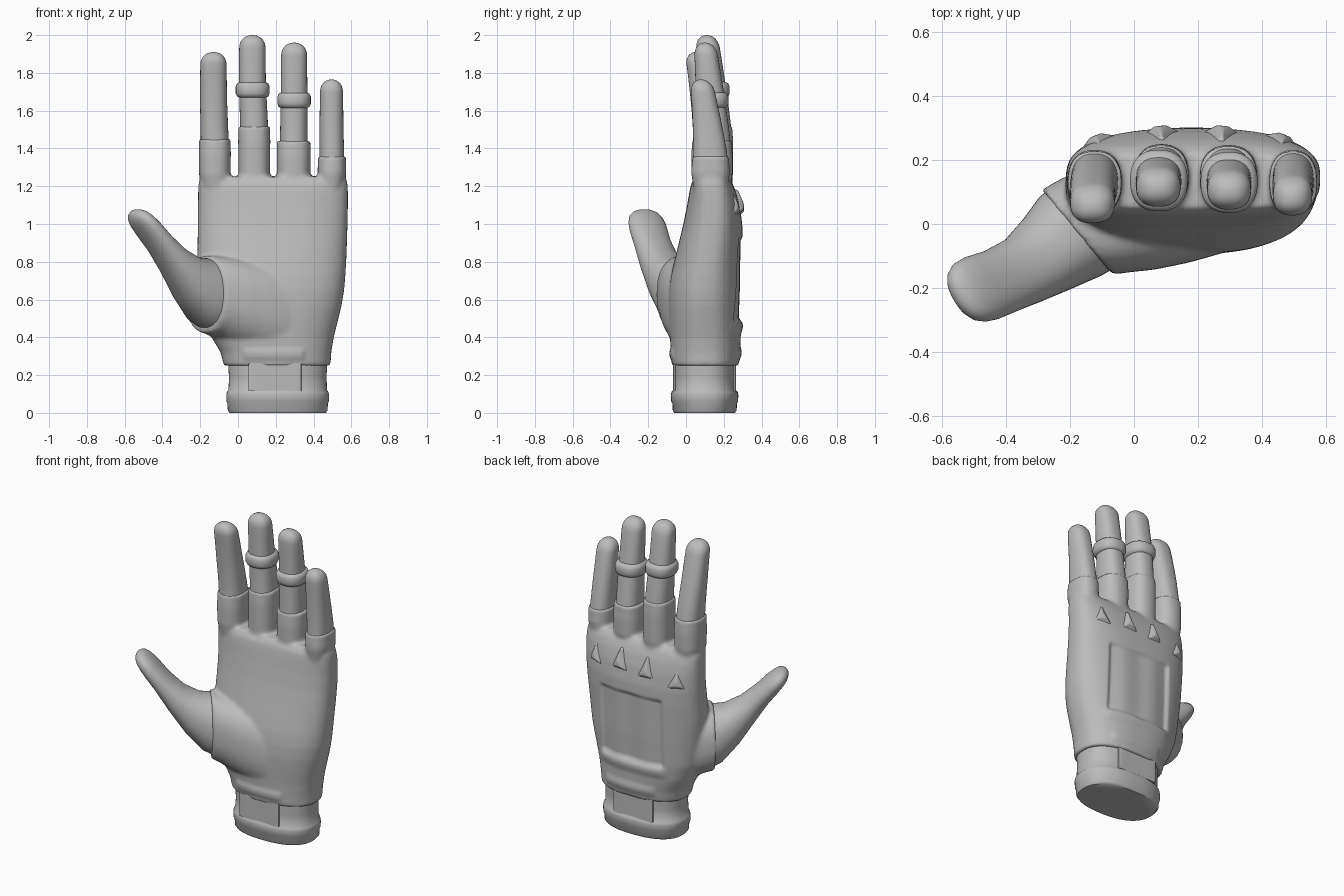
import bpy, bmesh, math
from mathutils import Vector

if "Cube" in bpy.data.objects:
    bpy.data.objects.remove(bpy.data.objects["Cube"])

grey = bpy.data.materials.new("neutral grey")
grey.diffuse_color = (0.5, 0.5, 0.5, 1)
grey.use_nodes = True
grey.node_tree.nodes["Principled BSDF"].inputs["Base Color"].default_value = grey.diffuse_color


def tube(bm, rings, n=48):
    """Closed loft; each ring = (centre, half axis u, half axis v, squareness)."""
    loops = []
    for c, u, v, e in rings:
        c, u, v = Vector(c), Vector(u), Vector(v)
        loop = []
        for i in range(n):
            a = 2 * math.pi * i / n
            cs, sn = math.cos(a), math.sin(a)
            p = math.copysign(abs(cs) ** (2 / e), cs)
            q = math.copysign(abs(sn) ** (2 / e), sn)
            loop.append(bm.verts.new(c + u * p + v * q))
        loops.append(loop)
    faces = []
    for a, b in zip(loops, loops[1:]):
        for i in range(n):
            j = (i + 1) % n
            faces.append(bm.faces.new((a[i], a[j], b[j], b[i])))
    faces += [bm.faces.new(loops[0][::-1]), bm.faces.new(loops[-1])]
    bmesh.ops.recalc_face_normals(bm, faces=faces)


def finish(name, bm, angle=40):
    me = bpy.data.meshes.new(name)
    bm.to_mesh(me)
    bm.free()
    ob = bpy.data.objects.new(name, me)
    bpy.context.collection.objects.link(ob)
    me.materials.append(grey)
    bpy.ops.object.select_all(action='DESELECT')
    ob.select_set(True)
    bpy.context.view_layer.objects.active = ob
    bpy.ops.object.shade_smooth_by_angle(angle=math.radians(angle))
    return ob


def level(x, y, z, rx, ry, e=2.4):
    return ((x, y, z), (rx, 0, 0), (0, ry, 0), e)


def span(z, x0, x1, y0, y1, e=2.4):
    return level((x0 + x1) / 2, (y0 + y1) / 2, z, (x1 - x0) / 2, (y1 - y0) / 2, e)


def slanted(c, a, b, k, e=2.2):
    """Thumb section: u lies across the thumb, v tilts back by k."""
    u = Vector((.64 - .14 * k, -.77 - .1 * k, 0)).normalized()
    return (c, u * a, Vector((-u.y * k, u.x * k, 1)).normalized() * b, e)


# name, x base, x tip, sleeve end z, tip z, sleeve half width, bare half width, y base, y tip, band z
FINGERS = [
    ("index", -.123, -.130, 1.45, 1.91, .087, .074, .130, .052, None),
    ("middle", .086, .076, 1.52, 2.00, .087, .074, .148, .110, 1.71),
    ("ring", .295, .297, 1.44, 1.96, .092, .073, .145, .100, 1.655),
    ("little", .497, .495, 1.36, 1.765, .077, .065, .130, .080, None),
]

# glove: palm, thumb mound and finger sleeves fused into one skin
bm = bmesh.new()
tube(bm, [span(*s) for s in [
    (.25, -.075, .49, -.075, .28), (.32, -.092, .494, -.08, .287),
    (.40, -.14, .507, -.085, .29), (.50, -.18, .532, -.092, .292),
    (.57, -.192, .549, -.094, .294), (.65, -.202, .562, -.091, .297),
    (.72, -.21, .568, -.081, .298), (.80, -.215, .573, -.063, .299),
    (.9, -.214, .577, -.038, .300, 2.5), (1.0, -.213, .580, -.014, .298, 2.6),
    (1.1, -.212, .582, .006, .284, 2.8), (1.17, -.211, .582, .018, .265, 3.1),
    (1.215, -.209, .579, .028, .246, 3.4), (1.25, -.195, .57, .05, .22, 3.4)]], 64)
tube(bm, [slanted((.14, .06, .54), .20, .25, 0, 2.4), slanted((.04, .036, .57), .204, .24, 0, 2.4),
          slanted((-.06, .010, .60), .198, .225, 0, 2.4), slanted((-.13, -.010, .621), .183, .210, 0, 2.4),
          slanted((-.178, -.026, .628), .172, .203, 0, 2.3)])
for name, x0, x1, zs, zt, w, wb, y0, y1, band in FINGERS:
    inward = (.18 - x0) * .12
    tube(bm, [level(x0 + inward, y0, 1.05, w * .5, .05), level(x0 + inward * .3, y0, 1.16, w * .85, .085),
              level(x0, y0, 1.26, w * .96, .101),
              level(x0, y0, zs - .08, w * .98, .102), level(x0, y0, zs - .025, w * .97, .098),
              level(x0, y0, zs, w * .99, .098)])
glove = finish("glove", bm)
mod = glove.modifiers.new("fuse", 'REMESH')
mod.mode, mod.voxel_size = 'VOXEL', .0105
mod = glove.modifiers.new("soften", 'SMOOTH')
mod.factor, mod.iterations = .5, 9
for m in [m.name for m in glove.modifiers]:
    bpy.ops.object.modifier_apply(modifier=m)


def box(t, lo, hi, soft=.012):
    s = lambda v: max(0, min(1, v / (2 * soft) + .5))
    return s(t - lo) * s(hi - t)


# sunken panel with soft tendon ridges, its lower lip, and wrist bars
normals = [v.normal.copy() for v in glove.data.vertices]
for v, nrm in zip(glove.data.vertices, normals):
    x, y, z = v.co
    if nrm.y > .3 and y > .1:
        ridge = math.sin((x + .01) / .42 * 2 * math.pi) ** 2
        v.co.y += (-.017 * box(x, -.02, .41) * box(z, .49, .92) * (1 - .4 * ridge)
                   + .010 * box(x, -.03, .43, .03) * box(z, .43, .485, .02)
                   + .008 * box(x, .04, .38) * box(z, .29, .34, .016))
    elif nrm.y < -.3 and z < .4:
        v.co.y -= .008 * box(x, .03, .35) * box(z, .285, .335)
for p in glove.data.polygons:
    p.use_smooth = True

# wrist and rolled cuff
bm = bmesh.new()
tube(bm, [span(*s) for s in [
    (0, -.045, .465, -.062, .258), (.012, -.054, .474, -.07, .268),
    (.05, -.056, .476, -.072, .27), (.062, -.061, .481, -.079, .276),
    (.095, -.062, .482, -.08, .277),
    (.110, -.059, .479, -.077, .274), (.12, -.050, .471, -.069, .265),
    (.19, -.048, .469, -.067, .263), (.27, -.052, .472, -.068, .265)]], 64)
finish("wrist_cuff", bm, 50)

# low raised plates on the wrist, front and back
for side, y in (("front", -.061), ("back", .257)):
    bm = bmesh.new()
    tube(bm, [level(.195, y, .115, .14, .009, 5), level(.195, y, .265, .14, .009, 5)], 48)
    finish("wrist_plate_" + side, bm)

# bare thumb, waisted in the middle with a broad tip
bm = bmesh.new()
tube(bm, [slanted(*s) for s in [
    ((-.165, -.015, .628), .160, .186, 0), ((-.20, -.040, .648), .156, .174, .12),
    ((-.262, -.088, .708), .134, .125, .4), ((-.34, -.143, .803), .112, .083, .7),
    ((-.415, -.178, .900), .107, .062, .85), ((-.475, -.200, .975), .110, .056, .9),
    ((-.508, -.213, 1.015), .104, .050, .9), ((-.530, -.224, 1.041), .088, .042, .9),
    ((-.543, -.230, 1.055), .066, .031, .9), ((-.551, -.234, 1.063), .038, .018, .9),
    ((-.554, -.236, 1.066), .010, .005, .9)]])
finish("thumb", bm, 80)

# bare finger ends with rounded tips, and bands
CAP = .07
for name, x0, x1, zs, zt, w, wb, y0, y1, band in FINGERS:
    z0 = zs - .02

    def centre(z):
        t = (z - z0) / (zt - z0)
        return x0 + (x1 - x0) * min(1, 2 * t), y0 + (y1 - y0) * t ** 1.3, t

    bm = bmesh.new()
    zs_list = [z0 + (zt - CAP - z0) * i / 8 for i in range(9)]
    zs_list += [zt - CAP + CAP * math.sin(math.pi / 2 * i / 7) for i in range(1, 8)]
    rings = []
    for z in zs_list:
        x, y, t = centre(z)
        r = max(.004, 1 - max(0, (z - zt + CAP) / CAP) ** 2.2) ** .45
        rings.append(level(x, y, z, wb * (1 - .07 * t) * r, (.092 - .034 * t) * r, 2.4))
    tube(bm, rings)
    finish(name + "_finger", bm, 80)

    if band:
        bm = bmesh.new()
        x, y, t = centre(band)
        tube(bm, [level(x, y, band + dz, wb * (1 - .07 * t) + g, .092 - .034 * t + g)
                  for dz, g in ((-.042, -.004), (-.034, .011), (-.018, .018),
                                (.018, .018), (.034, .011), (.042, -.004))])
        finish(name + "_band", bm, 50)

# knuckle studs: low blunt wedges on the back
for i, (x, y, z, turn) in enumerate([(-.11, .249, 1.07, .4), (.085, .277, 1.10, .1),
                                     (.275, .277, 1.11, -.1), (.46, .251, 1.10, -.4)]):
    bm = bmesh.new()
    pts = [(-.06, -.02, -.055), (.06, -.02, -.055), (-.012, -.025, .075), (.012, -.025, .075),
           (-.055, .01, -.05), (.055, .01, -.05), (0, 0, .07),
           (-.022, .03, -.03), (.022, .03, -.03), (0, .028, .005)]
    for p in pts:
        bm.verts.new(p)
    bmesh.ops.convex_hull(bm, input=bm.verts[:])
    bmesh.ops.recalc_face_normals(bm, faces=bm.faces[:])
    stud = finish(f"knuckle_stud_{i + 1}", bm, 45)
    stud.location = (x, y, z)
    stud.rotation_euler.z = turn
    bev = stud.modifiers.new("round", 'BEVEL')
    bev.width, bev.segments = .006, 2
